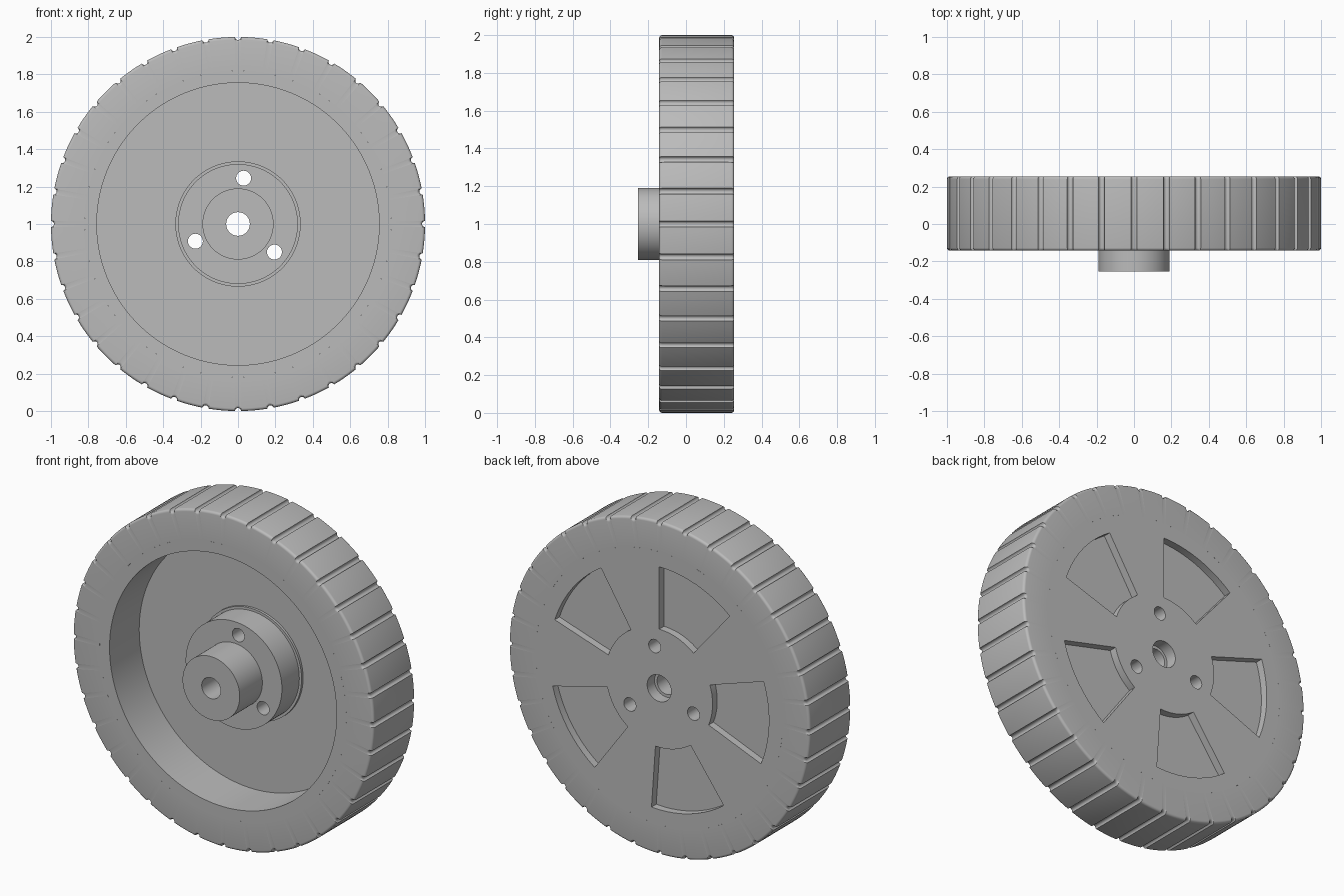
import bpy, bmesh
from math import cos, sin, pi, radians, atan2, hypot

cube = bpy.data.objects.get("Cube")
if cube:
    bpy.data.objects.remove(cube, do_unlink=True)

AXLE_Z = 1.0
FRONT, BACK = -0.142, 0.255      # tyre side faces
FLOOR = 0.14                     # front of the disc inside the rim

grey = bpy.data.materials.new("plain grey")
grey.use_nodes = True
colour = (0.5, 0.5, 0.5, 1)
grey.diffuse_color = colour
grey.node_tree.nodes["Principled BSDF"].inputs["Base Color"].default_value = colour


def polar(r, t, y):
    return (r * cos(t), y, AXLE_Z + r * sin(t))


def make_object(name, bm):
    bmesh.ops.recalc_face_normals(bm, faces=bm.faces)
    mesh = bpy.data.meshes.new(name)
    bm.to_mesh(mesh)
    bm.free()
    mesh.materials.append(grey)
    obj = bpy.data.objects.new(name, mesh)
    bpy.context.collection.objects.link(obj)
    return obj


def bridge_rings(bm, rings):
    """Join closed rings of equal length into a closed torus-like surface."""
    rows = [[bm.verts.new(p) for p in ring] for ring in rings]
    n = len(rows[0])
    for i, a in enumerate(rows):
        b = rows[(i + 1) % len(rows)]
        for j in range(n):
            k = (j + 1) % n
            bm.faces.new((a[j], a[k], b[k], b[j]))


def revolve(name, profile, steps=144):
    bm = bmesh.new()
    bridge_rings(bm, [[polar(r, 2 * pi * j / steps, y) for j in range(steps)]
                      for r, y in profile])
    return make_object(name, bm)


def add_prism(bm, outline, y0, y1):
    """Extrude an (r, angle) outline along the axle."""
    a = [bm.verts.new(polar(r, t, y0)) for r, t in outline]
    b = [bm.verts.new(polar(r, t, y1)) for r, t in outline]
    bm.faces.new(a)
    bm.faces.new(b)
    n = len(a)
    for j in range(n):
        k = (j + 1) % n
        bm.faces.new((a[j], a[k], b[k], b[j]))


def activate(obj):
    bpy.ops.object.select_all(action='DESELECT')
    obj.select_set(True)
    bpy.context.view_layer.objects.active = obj


def cut(obj, bm):
    cutter = make_object("cutter", bm)
    cutter.hide_render = True
    mod = obj.modifiers.new("cut", 'BOOLEAN')
    mod.operation = 'DIFFERENCE'
    mod.solver = 'EXACT'
    mod.object = cutter
    activate(obj)
    bpy.ops.object.modifier_apply(modifier=mod.name)
    bpy.data.objects.remove(cutter, do_unlink=True)


def screw_holes(bm):
    for x, z in ((0.03, 0.245), (-0.228, -0.092), (0.195, -0.15)):
        circle = []
        for j in range(32):
            px = x + 0.04 * cos(2 * pi * j / 32)
            pz = z + 0.04 * sin(2 * pi * j / 32)
            circle.append((hypot(px, pz), atan2(pz, px)))
        add_prism(bm, circle, -0.1, 0.4)


# Tyre with round grooves across the tread and softened shoulders
GROOVES, GROOVE_R = 36, 0.016
pitch = 2 * pi / GROOVES
outline = []
for g in range(GROOVES):
    mid = g * pitch
    for j in range(9):
        a = pi * j / 8
        outline.append((1 - GROOVE_R * sin(a), mid - GROOVE_R * cos(a)))
    for j in range(1, 5):
        outline.append((1, mid + GROOVE_R + (pitch - 2 * GROOVE_R) * j / 5))

FILLET = 0.015
shoulder = [(FILLET * (1 - sin(a)), FILLET * (1 - cos(a)))
            for a in (pi / 8 * j for j in range(5))]
layers = [(FRONT + dy, inset) for inset, dy in shoulder]
layers += [(BACK - dy, inset) for inset, dy in reversed(shoulder)]
rings = [[polar(r - inset, t, y) for r, t in outline] for y, inset in layers]
rings += [[polar(0.82, t, y) for r, t in outline] for y in (BACK, FRONT)]
tyre_bm = bmesh.new()
bridge_rings(tyre_bm, rings)
tyre = make_object("tyre", tyre_bm)

# Rim and disc, with a wide bore opening at the back
disc = revolve("rim_and_disc", [
    (0.82, FRONT), (0.82, BACK), (0.08, BACK), (0.08, FLOOR),
    (0.755, FLOOR), (0.755, FRONT)])

# Hub with shaft boss, bolt flange and base step
hub = revolve("hub", [
    (0.063, -0.255), (0.19, -0.255), (0.19, -0.04), (0.32, -0.04),
    (0.32, 0.125), (0.335, 0.125), (0.335, 0.185), (0.063, 0.185)])

# Five shallow pockets in the back of the disc
disc_cut = bmesh.new()
for p in range(5):
    angles = [radians(90 + 72 * p + 4 * j) for j in range(11)]
    sector = [(0.73, t) for t in angles] + [(0.355, t) for t in reversed(angles)]
    add_prism(disc_cut, sector, BACK - 0.045, BACK + 0.1)
screw_holes(disc_cut)
cut(disc, disc_cut)

# Screw holes through the flange
hub_cut = bmesh.new()
screw_holes(hub_cut)
cut(hub, hub_cut)

for part in (tyre, disc, hub):
    activate(part)
    bpy.ops.object.shade_smooth_by_angle(angle=radians(30))
